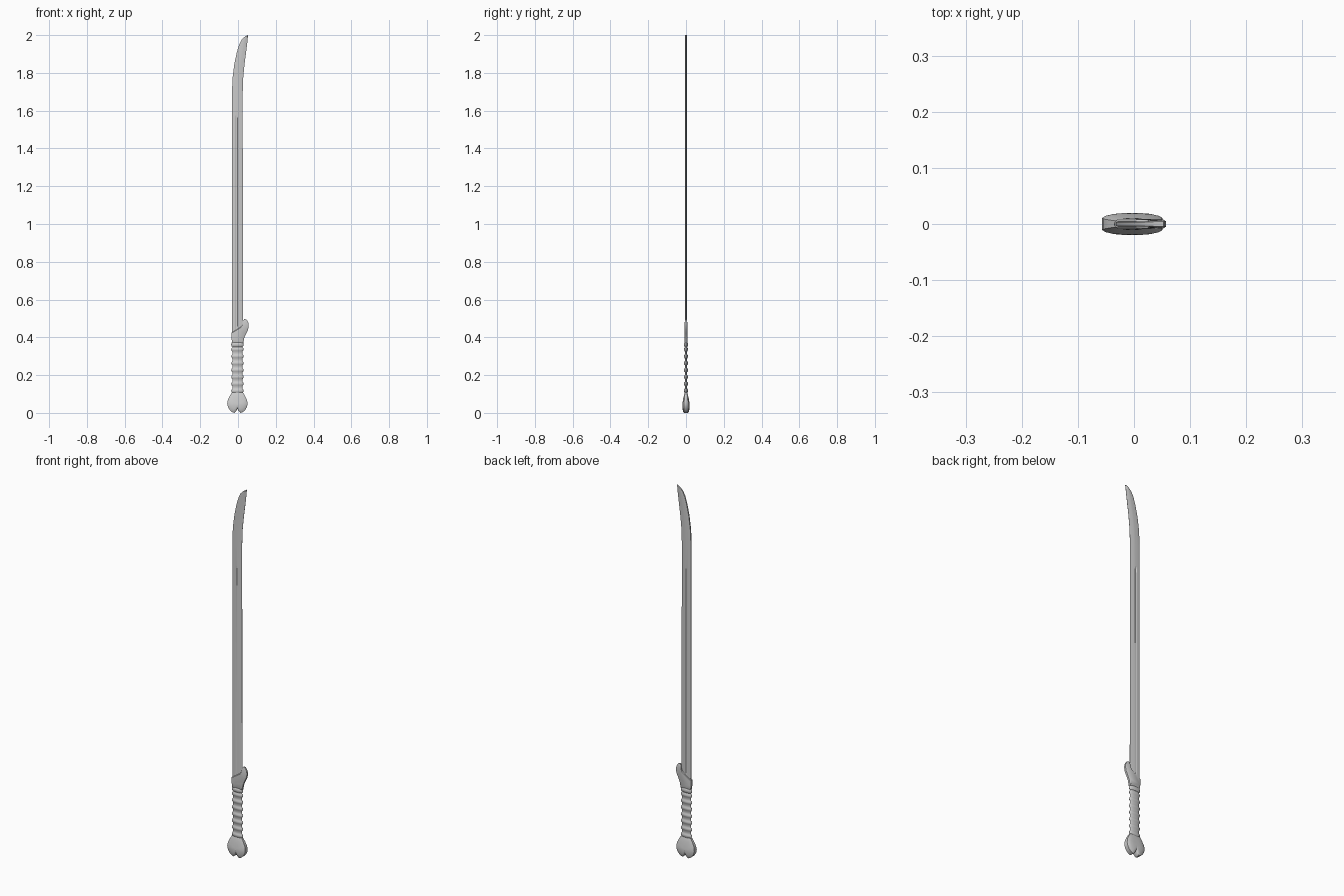
import bpy, bmesh, math

if "Cube" in bpy.data.objects:
    bpy.data.objects.remove(bpy.data.objects["Cube"])


def finish(name, bm, angle=35):
    bmesh.ops.recalc_face_normals(bm, faces=bm.faces)
    me = bpy.data.meshes.new(name)
    bm.to_mesh(me)
    bm.free()
    ob = bpy.data.objects.new(name, me)
    bpy.context.collection.objects.link(ob)
    bpy.ops.object.select_all(action='DESELECT')
    ob.select_set(True)
    bpy.context.view_layer.objects.active = ob
    bpy.ops.object.shade_smooth_by_angle(angle=math.radians(angle))
    return ob


def loft(name, loops, angle=35, fan=False):
    """Join closed loops of equal length and cap both ends."""
    bm = bmesh.new()
    rows = [[bm.verts.new(p) for p in loop] for loop in loops]
    n = len(rows[0])
    for a, b in zip(rows, rows[1:]):
        for i in range(n):
            j = (i + 1) % n
            bm.faces.new((a[i], a[j], b[j], b[i]))
    for row in (rows[0], rows[-1]):
        if fan:
            mid = bm.verts.new(sum((v.co for v in row), row[0].co * 0) / n)
            for i in range(n):
                bm.faces.new((row[i], row[(i + 1) % n], mid))
        else:
            bm.faces.new(row)
    return finish(name, bm, angle)


def slab(name, outline, center, rings, thickness, fan=True):
    """Flat shape in xz whose two faces dome inward through (scale, depth) rings."""
    cx, cz = center
    loops = []
    for side, order in ((-1, reversed(rings)), (1, rings)):
        for s, d in order:
            loop = []
            for x, z in outline:
                px, pz = cx + (x - cx) * s, cz + (z - cz) * s
                loop.append((px, side * d * thickness(pz), pz))
            loops.append(loop)
    return loft(name, loops, 40, fan)


# Blade: thick spine on the left, sharp edge on the right, shallow fuller
stations = [  # z, spine x, edge x, fuller depth
    (0.38, -0.030, 0.024, 0), (0.44, -0.031, 0.025, 0), (0.46, -0.032, 0.026, 1),
    (1.56, -0.032, 0.025, 1), (1.575, -0.032, 0.025, 0), (1.70, -0.032, 0.025, 0),
    (1.78, -0.028, 0.028, 0), (1.85, -0.019, 0.035, 0), (1.91, -0.006, 0.043, 0),
    (1.95, 0.006, 0.048, 0), (1.975, 0.019, 0.051, 0), (1.99, 0.034, 0.052, 0),
    (2.00, 0.051, 0.053, 0)]
section = [(0, 0.0035, 0), (0.10, 0.0045, 0), (0.33, 0.0045, 0),
           (0.37, 0.0045, 0.002), (0.46, 0.0045, 0.002), (0.50, 0.0045, 0),
           (0.65, 0.004, 0), (1, 0.0004, 0)]
blade_loops = []
for z, xs, xe, groove in stations:
    half = [(xs + (xe - xs) * u, t - g * groove) for u, t, g in section]
    blade_loops.append([(x, -y, z) for x, y in half] +
                       [(x, y, z) for x, y in reversed(half)])
loft("blade", blade_loops, 20)

# Guard: bolster sweeping diagonally up into a rounded finger hook
guard = [(-0.030, 0.370), (-0.034, 0.39), (-0.034, 0.425), (-0.022, 0.432),
         (0.000, 0.446), (0.018, 0.458), (0.026, 0.472), (0.027, 0.488),
         (0.034, 0.497), (0.045, 0.494), (0.054, 0.480), (0.057, 0.462),
         (0.053, 0.440), (0.043, 0.420), (0.034, 0.400), (0.028, 0.370)]
slab("guard", guard, (0.010, 0.425), [(1, 0.0055), (0.88, 0.0085)],
     lambda z: 1 if z < 0.45 else max(0.65, 1 - (z - 0.45) * 7), fan=False)


def ring(z, rx, ry, n=20):
    return [(-0.003 + rx * math.cos(2 * math.pi * i / n),
             ry * math.sin(2 * math.pi * i / n), z) for i in range(n)]


# Grip: flattened oval with repeated cord ridges
pitch, count = 0.0365, 7
grip_loops = [ring(0.09, 0.026, 0.006)]
for k in range(count):
    for f, bump in ((0, 0), (0.25, 0), (0.38, 0.7), (0.55, 1), (0.72, 0.7), (0.85, 0)):
        grip_loops.append(ring(0.097 + (k + f) * pitch,
                               0.027 + 0.006 * bump, 0.0065 + 0.004 * bump))
grip_loops.append(ring(0.385, 0.027, 0.0065))
loft("grip_wrap", grip_loops, 40)

# Collar between grip and guard
loft("collar", [ring(z, 0.027 + b * 0.006, 0.007 + b * 0.004)
                for z, b in ((0.350, 0), (0.354, 0.8), (0.362, 1), (0.370, 0.8), (0.374, 0))], 40)

# Pommel: inverted heart with domed faces
half_heart = [(0.0, 0.022), (0.006, 0.010), (0.016, 0.0), (0.028, 0.004), (0.040, 0.014),
              (0.050, 0.030), (0.054, 0.048), (0.051, 0.068), (0.042, 0.087), (0.030, 0.108)]
heart = half_heart + [(-x, z) for x, z in reversed(half_heart[1:])]
heart = [(x - 0.003, z) for x, z in heart]
slab("pommel", heart, (-0.003, 0.055),
     [(1, 0.011), (0.88, 0.015), (0.65, 0.018), (0.35, 0.0195)],
     lambda z: 1 if z < 0.045 else max(0.5, 1 - (z - 0.045) * 8))
